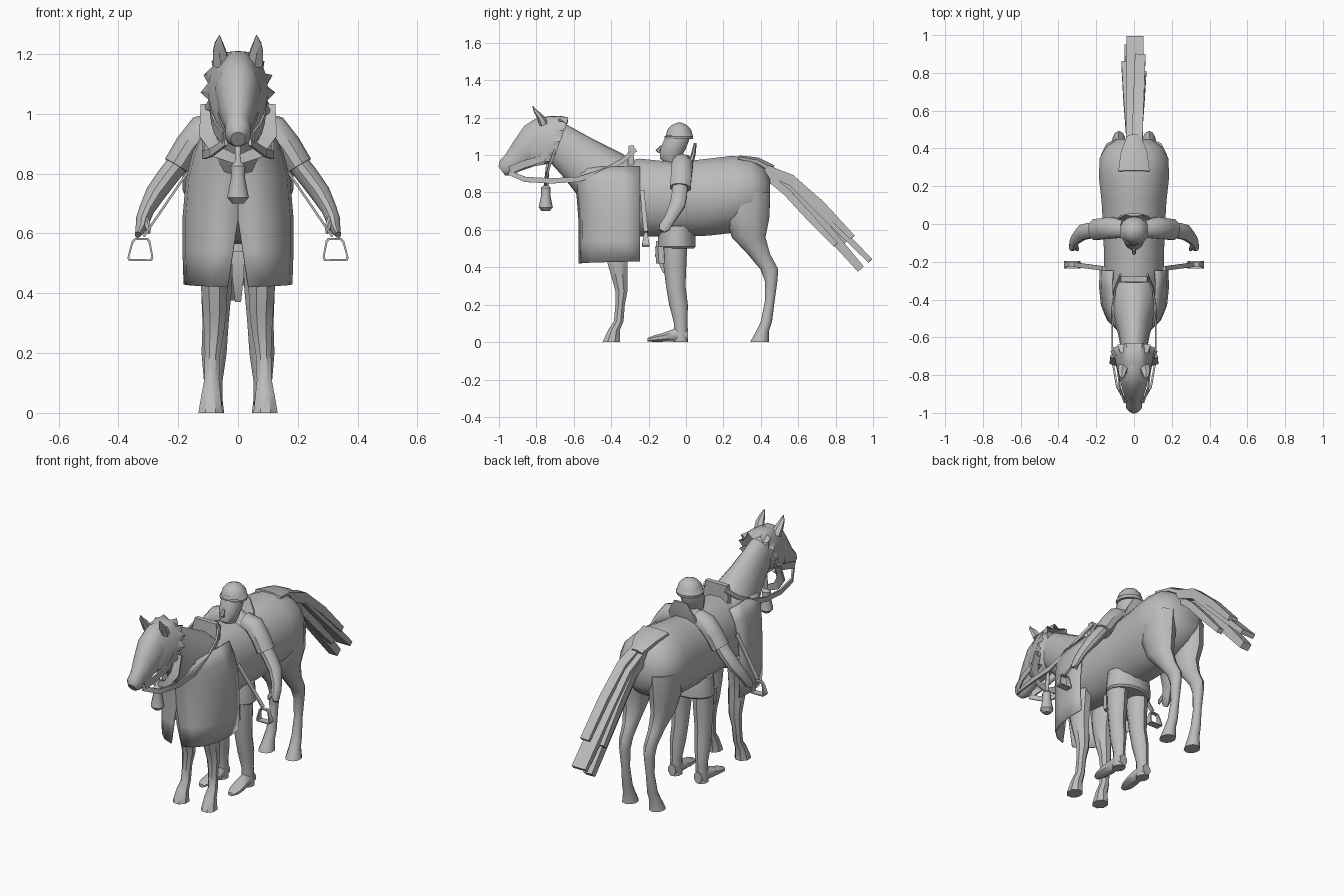
import bpy, bmesh, math
from mathutils import Vector

grey = bpy.data.materials.new("plain_grey")
grey.diffuse_color = (0.5, 0.5, 0.5, 1)


def make(name, rows, closed=True, caps=True, mirror=False, thick=0, angle=40):
    """Skin a grid of point rows into an object."""
    bm = bmesh.new()
    grid = [[bm.verts.new(p) for p in r] for r in rows]
    n = len(rows[0])
    for r0, r1 in zip(grid, grid[1:]):
        for i in range(n if closed else n - 1):
            j = (i + 1) % n
            bm.faces.new((r0[i], r0[j], r1[j], r1[i]))
    if closed and caps:
        bm.faces.new(grid[0])
        bm.faces.new(grid[-1])
    bmesh.ops.remove_doubles(bm, verts=bm.verts, dist=1e-5)
    bmesh.ops.recalc_face_normals(bm, faces=bm.faces)
    me = bpy.data.meshes.new(name)
    bm.to_mesh(me)
    bm.free()
    for p in me.polygons:
        p.use_smooth = True
    me.set_sharp_from_angle(angle=math.radians(angle))
    me.materials.append(grey)
    ob = bpy.data.objects.new(name, me)
    bpy.context.collection.objects.link(ob)
    if thick:
        ob.modifiers.new("thickness", 'SOLIDIFY').thickness = thick
    if mirror:
        ob.modifiers.new("mirror", 'MIRROR').use_mirror_merge = False
    return ob


def loft(name, pts, n=10, ref=(1, 0, 0), t=None, **kw):
    """Tube through (x, y, z, half width along ref, half depth)."""
    c = [Vector(p[:3]) for p in pts]
    rows = []
    k = 1 / math.cos(math.pi / n) if n == 4 else 1
    for i, p in enumerate(pts):
        d = Vector(t) if t else (c[min(i + 1, len(c) - 1)] - c[max(i - 1, 0)]).normalized()
        s = Vector(ref)
        s = (s - d * s.dot(d)).normalized()
        u = d.cross(s)
        rows.append([c[i] + s * p[3] * k * math.cos(a) + u * p[4] * k * math.sin(a)
                     for a in (2 * math.pi * (j + .5) / n for j in range(n))])
    return make(name, rows, **kw)


# Horse trunk: y, top, bottom, half width
trunk = [(-.52, .86, .66, .07), (-.47, .92, .6, .12), (-.4, .95, .57, .145),
         (-.25, .985, .56, .16), (-.05, .965, .56, .165), (.12, .985, .565, .175),
         (.25, 1.0, .58, .19), (.35, .985, .62, .185), (.41, .945, .66, .15), (.45, .88, .72, .09)]
loft("horse_trunk", [(0, y, (a + b) / 2, w, (a - b) / 2) for y, a, b, w in trunk], 16, t=(0, 1, 0))

# Neck and head
loft("horse_neck", [(0, -.71, 1.09, .06, .10), (0, -.57, .98, .085, .13),
                    (0, -.44, .87, .125, .17), (0, -.32, .79, .14, .17)], 14)
loft("horse_head", [(0, -.68, 1.12, .05, .09), (0, -.73, 1.1, .075, .125), (0, -.80, 1.06, .08, .12),
                    (0, -.87, 1.005, .062, .088), (0, -.93, .957, .042, .06),
                    (0, -.965, .93, .044, .052), (0, -.985, .915, .025, .03)], 12)
loft("ear", [(.055, -.76, 1.165, .03, .025), (.062, -.78, 1.205, .026, .018),
             (.064, -.805, 1.235, .016, .01), (.062, -.82, 1.262, .002, .002)], 6, mirror=True)

# Head cover flaring out with a scalloped rear edge
rows = []
for y, z, a, b, jag in [(-.83, 1.05, .07, .125, 0), (-.78, 1.065, .088, .145, 0),
                        (-.72, 1.07, .1, .14, 0), (-.675, 1.065, .112, .125, .012)]:
    row = []
    for i in range(25):
        g = math.radians(-60 + 300 * i / 24)
        r = 1 + (jag / .1) * (1 if i % 2 else -1)
        row.append((a * r * math.copysign(abs(math.cos(g)) ** .7, math.cos(g)),
                    y + .045 * math.sin(g) * (y > -.8), z + b * r * math.sin(g)))
    rows.append(row)
make("head_cover", rows, closed=False)

# Horse legs
loft("front_leg", [(.085, -.37, .62, .055, .09), (.08, -.37, .45, .05, .062), (.078, -.355, .34, .043, .045),
                   (.08, -.345, .27, .036, .034), (.085, -.352, .2, .028, .027),
                   (.088, -.36, .11, .027, .028), (.09, -.385, .065, .034, .034),
                   (.092, -.4, .0, .044, .05)], 8, t=(0, 0, -1), mirror=True)
loft("hind_leg", [(.095, .33, .8, .085, .12), (.1, .33, .66, .075, .115), (.09, .335, .56, .06, .09),
                  (.083, .39, .47, .042, .06), (.08, .445, .39, .034, .048), (.08, .455, .33, .03, .034),
                  (.08, .448, .22, .024, .026), (.082, .43, .11, .029, .03),
                  (.085, .41, .06, .033, .034), (.088, .393, .0, .044, .05)], 10, t=(0, 0, -1), mirror=True)

# Tail: dock flap and hanging locks
loft("tail_dock", [(0, .28, .985, .09, .015), (0, .38, .965, .075, .025), (0, .46, .92, .04, .03)], 8)
for i, (x, w, h, path) in enumerate([
        (.03, .028, .022, [(.38, .945), (.56, .875), (.72, .735), (.89, .56)]),
        (-.02, .028, .03, [(.38, .92), (.54, .83), (.70, .66), (.935, .39)]),
        (.005, .045, .02, [(.4, .93), (.57, .85), (.74, .68), (.985, .435)]),
        (-.048, .014, .025, [(.42, .91), (.55, .83), (.68, .71), (.85, .53)]),
        (.045, .016, .02, [(.42, .9), (.54, .8), (.66, .67), (.80, .52)])]):
    loft("tail_lock_%d" % (i + 1), [(x * (.5 + .2 * k), y, z, w, h * (.7 if k == 3 else 1))
                                    for k, (y, z) in enumerate(path)], 4)

# Chest blanket with a slit at the front
plan = [(.178, -.245), (.182, -.33), (.172, -.43), (.14, -.51), (.09, -.555), (.035, -.572)]
rows = []
for z, s, slit, lean in [(.42, 1, .035, 0), (.54, 1.02, .017, 0), (.65, 1.02, 0, 0), (.78, .96, 0, -.01),
                         (.87, .84, 0, -.03), (.94, .64, 0, -.05)]:
    row = [(x * s, y + lean * i / 5, z + .012 * (z < .5) * (1 - i / 5)) for i, (x, y) in enumerate(plan)]
    row[-1] = (slit, -.575 + lean, z)
    rows.append(row)
make("chest_blanket", rows, closed=False, mirror=True, thick=.006)

# Reins, cheek straps, tassel, saddle bow
loft("rein", [(.04, -.945, .905, .005, .012), (.09, -.86, .87, .005, .014), (.115, -.72, .862, .005, .014),
              (.115, -.58, .87, .005, .014), (.115, -.45, .91, .005, .013), (.1, -.34, .97, .005, .012),
              (.07, -.27, 1.03, .005, .012)], 4, mirror=True)
loft("bridle_strap", [(.05, -.94, .92, .004, .02), (.075, -.87, .95, .004, .02),
                      (.085, -.77, .98, .004, .018), (.095, -.72, 1.05, .004, .015)], 4, mirror=True)
loft("throat_strap", [(.105, -.7, 1.03, .006, .02), (.105, -.735, .93, .006, .025),
                      (.065, -.75, .87, .006, .02), (0, -.75, .845, .005, .015)], 4, ref=(0, 1, 0), mirror=True)
loft("tassel", [(0, -.735, 1.0, .008, .008), (0, -.748, .84, .012, .012), (0, -.75, .825, .026, .026),
                (0, -.75, .79, .024, .024), (0, -.75, .72, .038, .038), (0, -.75, .7, .02, .02)],
     10, t=(0, 0, -1))
loft("saddle_bow", [(0, -.295, .93, .075, .016), (0, -.293, .99, .08, .016), (0, -.292, 1.05, .07, .014)],
     4, t=(0, 0, 1))

# Stirrups: leather and a closed metal frame
loft("stirrup_leather", [(.165, -.235, .81, .012, .004), (.24, -.225, .7, .012, .004),
                         (.315, -.215, .59, .012, .004)], 4, ref=(0, 1, 0), mirror=True)
frame = [(.30, .585), (.345, .585), (.355, .575), (.37, .518), (.365, .508), (.287, .508),
         (.283, .52), (.293, .575)]
rows = []
for i, (x, z) in enumerate(frame + frame[:1]):
    d = (Vector((x, z)) - Vector((.328, .548))).normalized() * .008
    w = .02 if 3 <= i <= 6 else .01
    rows.append([(x + k * d.x, -.215 + e * w, z + k * d.y) for k, e in ((0, -1), (0, 1), (-1, 1), (-1, -1))])
make("stirrup", rows, caps=False, mirror=True)

# Person: torso, neck and head
loft("torso", [(0, -.04, .56, .11, .08), (0, -.04, .75, .12, .075), (0, -.03, .9, .135, .07),
               (0, -.02, .965, .11, .06), (0, -.03, 1.0, .05, .045)], 12, t=(0, 0, 1))
loft("face", [(0, -.07, .955, .035, .04), (0, -.085, .98, .045, .055), (0, -.07, 1.03, .058, .07),
              (0, -.05, 1.08, .062, .07), (0, -.045, 1.12, .055, .06)], 12, t=(0, 0, 1))
loft("nose", [(0, -.13, 1.05, .008, .01), (0, -.15, 1.025, .013, .014), (0, -.135, 1.01, .01, .01)],
     6, t=(0, 0, -1))
loft("cap", [(0, -.038, 1.085, .074, .074), (0, -.038, 1.10, .077, .077), (0, -.036, 1.105, .071, .071),
             (0, -.036, 1.135, .064, .064), (0, -.036, 1.16, .042, .042), (0, -.036, 1.173, .012, .012)],
     14, t=(0, 0, 1))
loft("collar", [(0, .02, .95, .1, .02), (0, .038, 1.0, .085, .014), (0, .05, 1.065, .045, .008)], 8, t=(0, 0, 1))

# Arms
loft("sleeve", [(.06, -.025, .965, .05, .045), (.12, -.02, .945, .06, .052), (.165, -.025, .89, .058, .048),
                (.205, -.03, .825, .058, .046)], 10, ref=(0, 1, 0), mirror=True)
loft("arm", [(.18, -.03, .86, .042, .036), (.235, -.035, .79, .043, .036), (.275, -.045, .735, .043, .034),
             (.305, -.075, .68, .034, .026), (.318, -.095, .645, .03, .024), (.325, -.115, .615, .032, .018),
             (.335, -.13, .595, .018, .01)], 10, ref=(0, 1, 0), mirror=True)
loft("thumb", [(.31, -.11, .65, .012, .012), (.30, -.135, .62, .011, .011), (.298, -.14, .6, .005, .005)],
     6, mirror=True)

# Shorts, legs and boots
loft("shorts", [(0, -.05, .62, .13, .09), (0, -.05, .57, .135, .1), (0, -.05, .51, .14, .1),
                (0, -.05, .50, .13, .09)], 14, t=(0, 0, -1))
loft("leg", [(.07, -.06, .54, .058, .068), (.072, -.06, .42, .054, .062), (.075, -.055, .3, .046, .052),
             (.08, -.04, .2, .044, .05), (.083, -.028, .1, .032, .036), (.085, -.028, .02, .034, .04),
             (.085, -.028, 0, .034, .04)], 10, t=(0, 0, -1), mirror=True)
loft("boot", [(.084, .012, .035, .026, .033), (.085, -.05, .04, .034, .04), (.09, -.12, .026, .04, .026),
              (.095, -.175, .018, .034, .018), (.096, -.205, .013, .018, .01)], 8, t=(0, -1, 0), mirror=True)
# Pouch and hanging sheath at the waist
loft("sheath", [(0, -.14, .54, .022, .02), (0, -.14, .46, .02, .025), (0, -.11, .37, .01, .012)], 4, t=(0, 0, -1))
loft("pouch", [(.07, -.135, .51, .03, .03), (.07, -.13, .42, .03, .03)], 6, t=(0, 0, -1), mirror=True)
